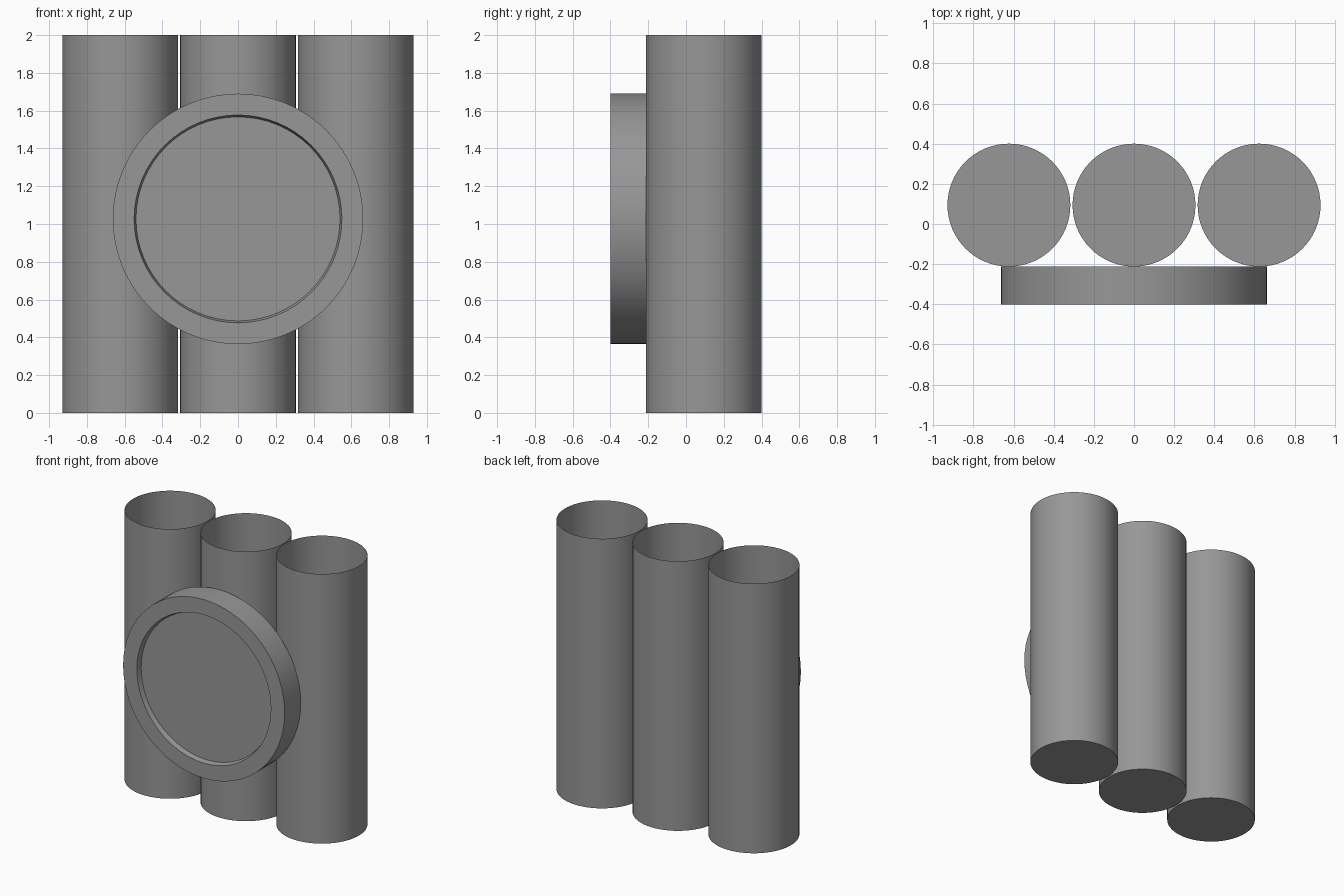
import bpy, bmesh, math
from mathutils import Matrix

if "Cube" in bpy.data.objects:
    bpy.data.objects.remove(bpy.data.objects["Cube"])

SEGMENTS = 64

# Dark grey finish shared by every part
dark_grey = bpy.data.materials.new("dark_grey")
dark_grey.diffuse_color = (0.31, 0.31, 0.31, 1)
dark_grey.use_nodes = True
dark_grey.node_tree.nodes["Principled BSDF"].inputs["Base Color"].default_value = dark_grey.diffuse_color


def lathe(name, profile, matrix):
    """Revolve (radius, height) points around z; radius 0 ends become caps."""
    bm = bmesh.new()
    rings = []
    for r, h in profile:
        if r == 0:
            continue
        rings.append([bm.verts.new((r * math.cos(2 * math.pi * i / SEGMENTS),
                                    r * math.sin(2 * math.pi * i / SEGMENTS), h))
                      for i in range(SEGMENTS)])
    for a, b in zip(rings, rings[1:]):
        for i in range(SEGMENTS):
            j = (i + 1) % SEGMENTS
            bm.faces.new((a[i], a[j], b[j], b[i]))
    if profile[0][0] == 0:
        bm.faces.new(rings[0][::-1])
    if profile[-1][0] == 0:
        bm.faces.new(rings[-1])
    bm.transform(matrix)
    mesh = bpy.data.meshes.new(name)
    bm.to_mesh(mesh)
    bm.free()
    mesh.materials.append(dark_grey)
    obj = bpy.data.objects.new(name, mesh)
    bpy.context.collection.objects.link(obj)
    bpy.ops.object.select_all(action='DESELECT')
    obj.select_set(True)
    bpy.context.view_layer.objects.active = obj
    bpy.ops.object.shade_smooth_by_angle(angle=math.radians(35))
    return obj


# Three upright tubes: closed at the bottom, open at the top
tube_profile = [(0, 0), (0.306, 0), (0.306, 2)]
for side, x in (("left", -0.623), ("middle", 0), ("right", 0.623)):
    lathe(f"{side}_tube", tube_profile, Matrix.Translation((x, 0.094, 0)))

# Round front plate with a raised rim and shallow recess, axis turned to -y
plate_profile = [(0, 0), (0.663, 0), (0.663, 0.189),
                 (0.55, 0.189), (0.54, 0.153), (0, 0.153)]
lathe("front_disc", plate_profile,
      Matrix.Translation((0, -0.211, 1.027)) @ Matrix.Rotation(math.radians(90), 4, 'X'))
